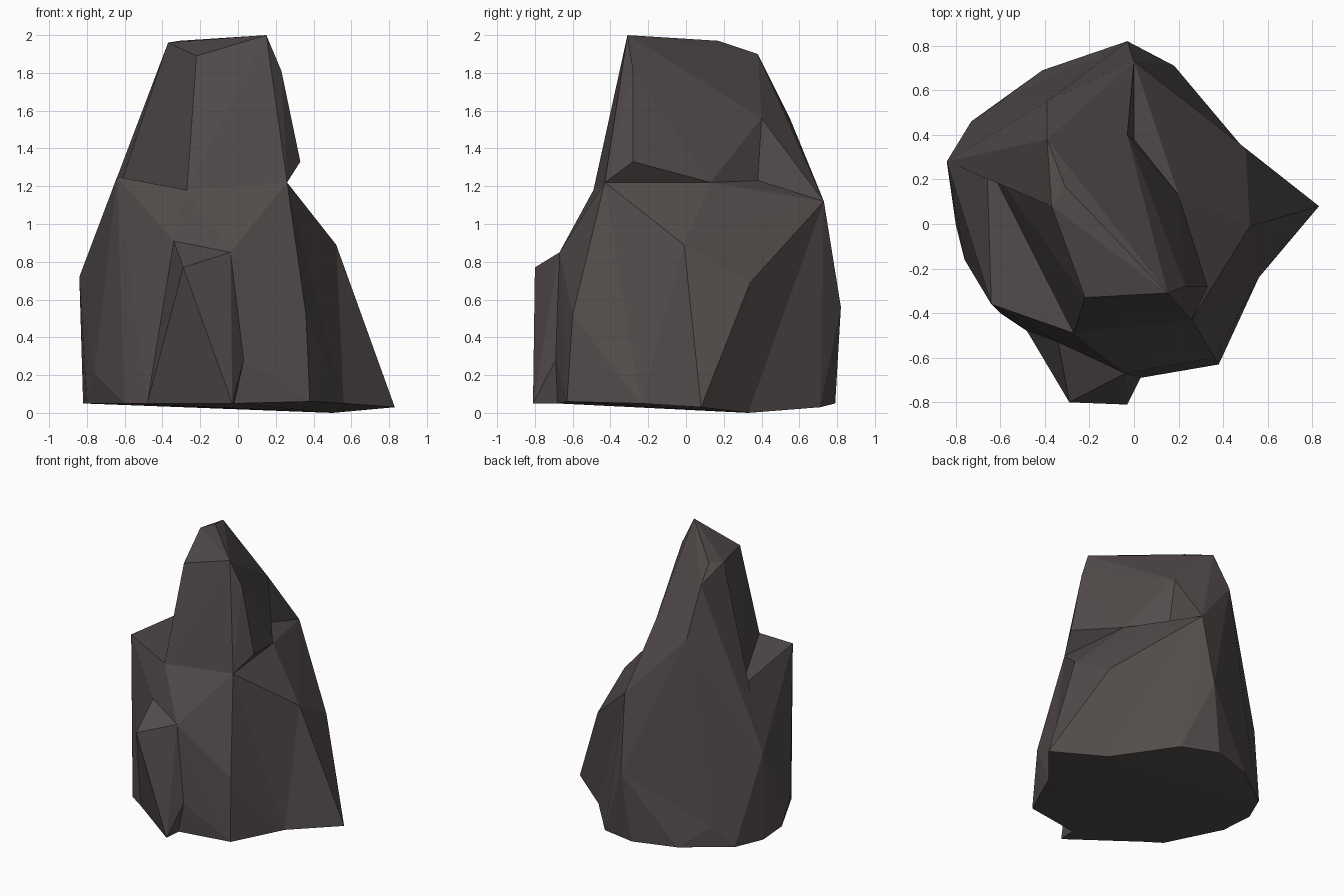
import bpy, bmesh

if "Cube" in bpy.data.objects:
    bpy.data.objects.remove(bpy.data.objects["Cube"])

# One dark brown-grey stone colour
stone = bpy.data.materials.new("dark_stone")
stone.diffuse_color = (0.085, 0.071, 0.070, 1.0)
stone.use_nodes = True
stone.node_tree.nodes["Principled BSDF"].inputs["Base Color"].default_value = stone.diffuse_color


def chunk(name, corners):
    """Faceted convex rock chunk spanned by its corner points."""
    bm = bmesh.new()
    for c in corners:
        bm.verts.new(c)
    res = bmesh.ops.convex_hull(bm, input=bm.verts[:])
    junk = {g for g in res["geom_interior"] + res["geom_unused"]
            if isinstance(g, bmesh.types.BMVert)}
    bmesh.ops.delete(bm, geom=list(junk), context='VERTS')
    bmesh.ops.recalc_face_normals(bm, faces=bm.faces[:])
    mesh = bpy.data.meshes.new(name)
    bm.to_mesh(mesh)
    bm.free()
    mesh.materials.append(stone)
    obj = bpy.data.objects.new(name, mesh)
    bpy.context.collection.objects.link(obj)
    return obj


# Corners shared between neighbouring chunks
valley_front = (-0.27, -0.49, 1.18)
valley_left = (-0.66, 0.28, 1.17)
notch_front = (0.26, -0.43, 1.22)
notch_mid = (0.20, 0.13, 1.22)
notch_back = (0.0, 0.38, 1.23)
back_shoulder = (0.0, 0.73, 1.12)
back_ridge = (-0.03, 0.40, 1.56)
back_slope = (-0.39, 0.55, 1.56)
back_bulge = (-0.03, 0.82, 0.56)
back_low = (-0.60, 0.55, 0.20)
left_bulge = (-0.84, 0.28, 0.72)
left_low = (-0.76, -0.16, 0.21)
left_foot = (-0.80, 0.0, 0.05)
corner_foot = (-0.60, -0.40, 0.05)
crest_back = (-0.39, 0.38, 1.90)
crest_left = (-0.37, 0.08, 1.96)
spur_top = (0.52, -0.01, 0.89)
spur_back = (0.50, 0.34, 0.69)
spur_foot = (0.56, -0.24, 0.05)
right_foot = (0.50, 0.33, 0.0)
knob_right = (-0.04, -0.67, 0.85)
knob_top = (-0.34, -0.53, 0.91)
knob_low = (0.03, -0.69, 0.28)
knob_foot_left = (-0.48, -0.48, 0.05)
knob_foot_right = (-0.02, -0.68, 0.05)

# Wide lower body
chunk("lower_body", [
    valley_front, valley_left, notch_front, notch_mid, notch_back,
    back_shoulder, knob_right, knob_top, knob_low, (0.36, -0.60, 0.52),
    left_bulge, left_low, back_bulge, back_low, (0.38, -0.63, 0.06),
    knob_foot_right, knob_foot_left, corner_foot, left_foot,
    (-0.82, 0.25, 0.05), (-0.73, 0.46, 0.05), (-0.41, 0.69, 0.05),
    (-0.10, 0.79, 0.05), (0.18, 0.71, 0.03), right_foot, spur_foot])

# Raised ledge on the left
chunk("left_ledge", [
    (-0.64, -0.36, 1.25), valley_front, valley_left, knob_top, left_bulge,
    left_low, left_foot, corner_foot, knob_foot_left, (-0.2, 0.0, 0.5)])

# Right flank and the pointed spur below it
chunk("right_flank", [
    notch_front, notch_mid, back_shoulder, spur_top, spur_back, spur_foot,
    right_foot, (0.0, 0.0, 0.05)])
chunk("right_spur", [
    spur_top, spur_back, (0.83, 0.08, 0.03), spur_foot, right_foot,
    (0.2, 0.1, 0.05)])

# Tall upper spire overhanging the notch
chunk("upper_spire", [
    valley_front, valley_left, notch_front, notch_mid, notch_back,
    back_ridge, crest_back, crest_left, (-0.31, 0.17, 1.97),
    (0.15, -0.31, 2.0), (-0.22, -0.33, 1.89), (0.23, -0.28, 1.81),
    (0.33, -0.28, 1.33)])

# Sloping back of the spire running down into the body
chunk("spire_back", [
    valley_left, notch_back, back_shoulder, back_ridge, back_slope,
    crest_back, crest_left, left_bulge, back_bulge, back_low])

# Small outcrop at the front
chunk("front_outcrop", [
    knob_right, knob_top, (-0.29, -0.80, 0.77), (-0.03, -0.81, 0.05),
    knob_low, knob_foot_left, knob_foot_right])
